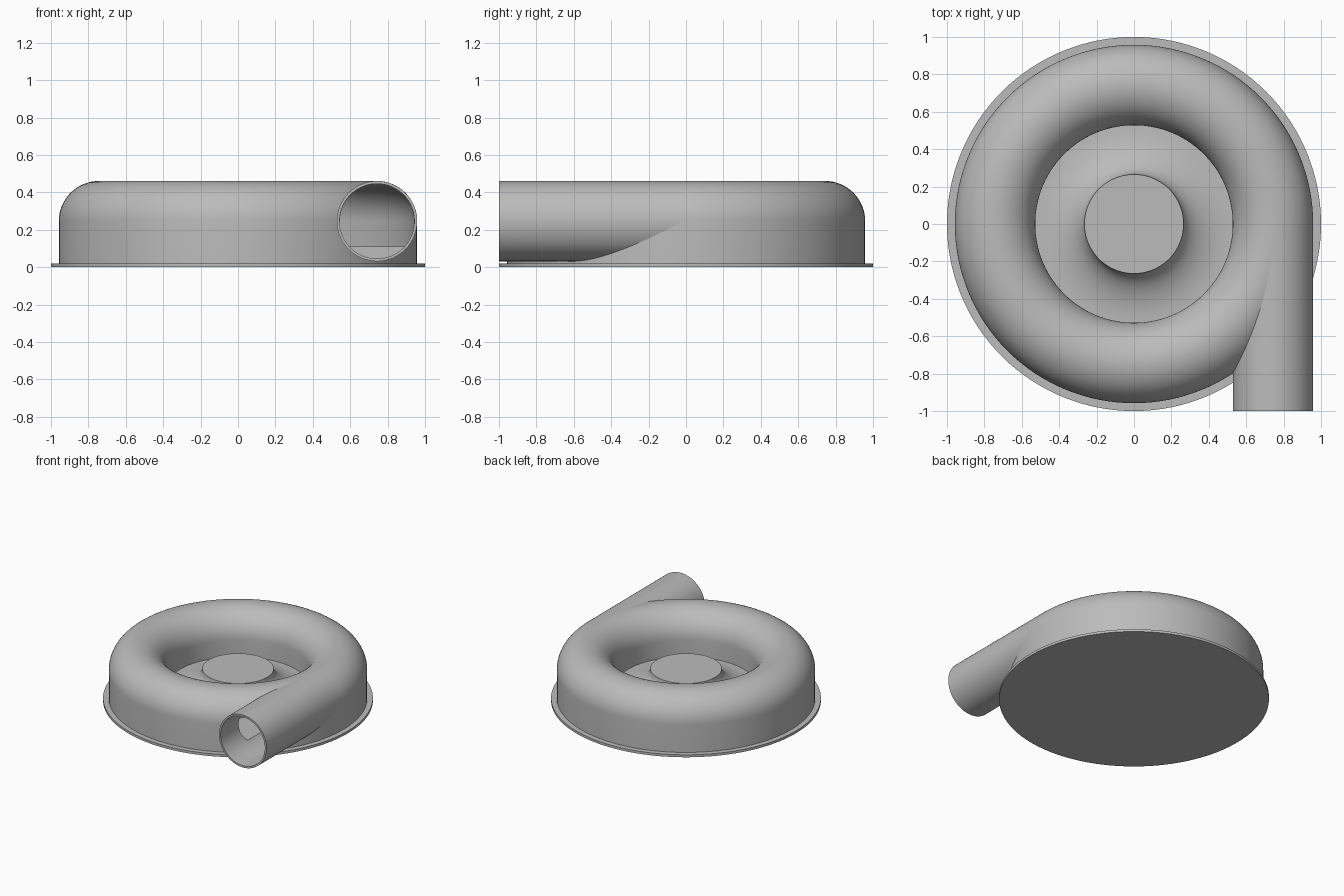
import bpy, bmesh
from math import sin, cos, pi, radians
from mathutils import Matrix, Vector

cube = bpy.data.objects.get("Cube")
if cube:
    bpy.data.objects.remove(cube, do_unlink=True)

SEGMENTS = 128
RING, TUBE, MID = 0.743, 0.215, 0.246     # channel centre radius, tube radius, centre height
BORE, FLOOR = 0.2, 0.11                   # inner tube radius, channel floor height

grey = bpy.data.materials.new("plain_grey")
grey.use_nodes = True
colour = (0.5, 0.5, 0.5, 1)
grey.diffuse_color = colour
grey.node_tree.nodes["Principled BSDF"].inputs["Base Color"].default_value = colour


def make_object(name, bm):
    bmesh.ops.remove_doubles(bm, verts=bm.verts, dist=0.0001)
    bmesh.ops.recalc_face_normals(bm, faces=bm.faces)
    mesh = bpy.data.meshes.new(name)
    bm.to_mesh(mesh)
    bm.free()
    mesh.materials.append(grey)
    obj = bpy.data.objects.new(name, mesh)
    bpy.context.collection.objects.link(obj)
    return obj


def lathe(name, profile, closed=False):
    bm = bmesh.new()
    verts = [bm.verts.new((r, 0, z)) for r, z in profile]
    edges = [bm.edges.new(pair) for pair in zip(verts, verts[1:])]
    if closed:
        edges.append(bm.edges.new((verts[-1], verts[0])))
    bmesh.ops.spin(bm, geom=verts + edges, cent=(0, 0, 0), axis=(0, 0, 1),
                   angle=2 * pi, steps=SEGMENTS, use_merge=True)
    return make_object(name, bm)


def rod(name, radius, y0, y1):
    bm = bmesh.new()
    place = Matrix.Translation(Vector((RING, (y0 + y1) / 2, MID))) @ Matrix.Rotation(pi / 2, 4, 'X')
    bmesh.ops.create_cone(bm, cap_ends=True, segments=96, radius1=radius,
                          radius2=radius, depth=y1 - y0, matrix=place)
    return make_object(name, bm)


def dome(radius, steps=32):
    return [(RING + radius * cos(pi * i / steps), MID + radius * sin(pi * i / steps))
            for i in range(steps + 1)]


def cut(target, cutter):
    mod = target.modifiers.new("cut", 'BOOLEAN')
    mod.operation = 'DIFFERENCE'
    mod.solver = 'EXACT'
    mod.object = cutter
    bpy.context.view_layer.objects.active = target
    bpy.ops.object.modifier_apply(modifier=mod.name)


# Casing: flange, straight wall, rounded ring and flared hub
hub_r, hub_z, eye_r = 0.265, 0.26, RING - TUBE
flare = [(hub_r + (eye_r - hub_r) * (1 - cos(t)), hub_z - (hub_z - FLOOR) * sin(t))
         for t in (pi / 2 * i / 16 for i in range(16, -1, -1))]
outer = RING + TUBE
casing = lathe("casing", [(0, 0), (1, 0), (1, 0.02), (outer, 0.02)]
               + dome(TUBE) + flare + [(0, hub_z)])

# Outlet pipe
pipe = rod("outlet_pipe", TUBE - 0.0005, -1, -0.005)

# Hollow channel and pipe bore
channel = lathe("channel_cutter", [(RING + BORE - 0.001, FLOOR)] + dome(BORE - 0.001)
                + [(RING - BORE + 0.001, FLOOR)], closed=True)
bore = rod("bore_cutter", BORE, -1.1, 0)
for part in (casing, pipe):
    cut(part, channel)
    cut(part, bore)
for cutter in (channel, bore):
    bpy.data.objects.remove(cutter, do_unlink=True)

# Smooth shading with sharp rims
for part in (casing, pipe):
    bpy.ops.object.select_all(action='DESELECT')
    part.select_set(True)
    bpy.context.view_layer.objects.active = part
    bpy.ops.object.shade_smooth_by_angle(angle=radians(30))
